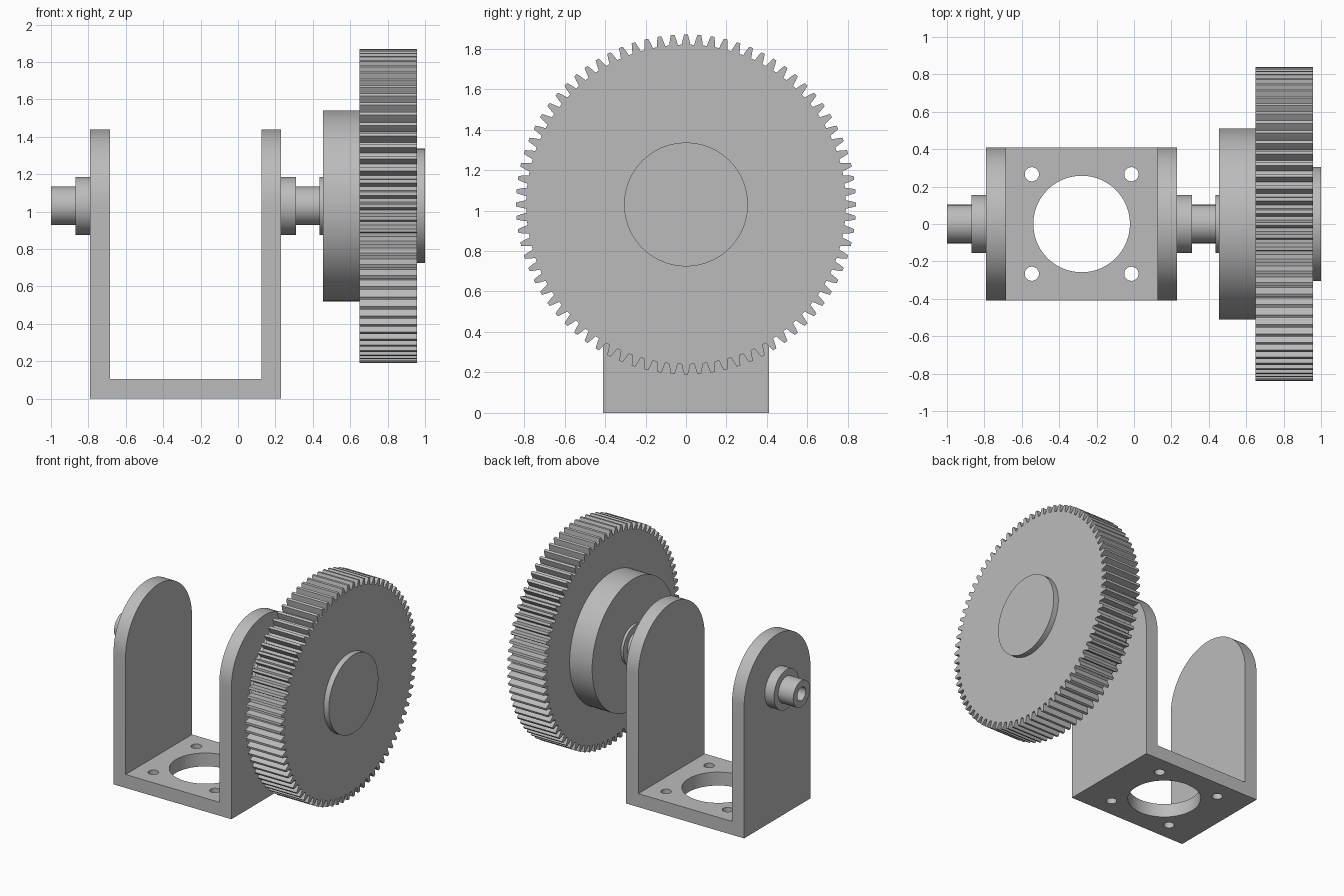
import bpy
from math import sin, cos, pi, radians
from mathutils import Matrix

if "Cube" in bpy.data.objects:
    bpy.data.objects.remove(bpy.data.objects["Cube"], do_unlink=True)

grey = bpy.data.materials.new("plain grey")
grey.use_nodes = True
grey.diffuse_color = (0.5, 0.5, 0.5, 1)
grey.node_tree.nodes["Principled BSDF"].inputs["Base Color"].default_value = (0.5, 0.5, 0.5, 1)

AXLE_Z = 1.03
# Local x, y, z of an upright profile become world y, z, x
UPRIGHT = Matrix(((0, 0, 1), (1, 0, 0), (0, 1, 0))).to_4x4()


def circle(r, cx=0.0, cy=0.0, n=96):
    return [(cx + r * cos(2 * pi * i / n), cy + r * sin(2 * pi * i / n)) for i in range(n)]


def extrude(name, outlines, start, end, upright=True):
    """Extrude a filled profile (later outlines are holes) between two positions."""
    curve = bpy.data.curves.new(name, "CURVE")
    curve.dimensions = "2D"
    curve.fill_mode = "BOTH"
    curve.extrude = (end - start) / 2
    for pts in outlines:
        spline = curve.splines.new("POLY")
        spline.points.add(len(pts) - 1)
        for point, (u, v) in zip(spline.points, pts):
            point.co = (u, v, 0, 1)
        spline.use_cyclic_u = True
    obj = bpy.data.objects.new(name, curve)
    bpy.context.collection.objects.link(obj)
    move = Matrix.Translation((0, 0, (start + end) / 2))
    obj.matrix_world = UPRIGHT @ move if upright else move
    bpy.ops.object.select_all(action="DESELECT")
    obj.select_set(True)
    bpy.context.view_layer.objects.active = obj
    bpy.ops.object.convert(target="MESH")
    obj = bpy.context.view_layer.objects.active
    obj.data.materials.clear()
    obj.data.materials.append(grey)
    bpy.ops.object.mode_set(mode="EDIT")
    bpy.ops.mesh.select_all(action="SELECT")
    bpy.ops.mesh.remove_doubles(threshold=0.0001)
    bpy.ops.mesh.normals_make_consistent(inside=False)
    bpy.ops.object.mode_set(mode="OBJECT")
    bpy.ops.object.shade_smooth_by_angle(angle=radians(20))
    return obj


def disc(name, r, start, end, bore=0):
    outlines = [circle(r, 0, AXLE_Z)]
    if bore:
        outlines.append(circle(bore, 0, AXLE_Z, 48))
    extrude(name, outlines, start, end)


# Bracket: base plate with side notches, a large opening and four bolt holes
LEFT, RIGHT, T, W, TAB = -0.79, 0.23, 0.105, 0.41, 0.2
MID = (LEFT + RIGHT) / 2
base = [(LEFT, -W), (RIGHT, -W), (RIGHT, -TAB), (RIGHT - T, -TAB), (RIGHT - T, TAB), (RIGHT, TAB),
        (RIGHT, W), (LEFT, W), (LEFT, TAB), (LEFT + T, TAB), (LEFT + T, -TAB), (LEFT, -TAB)]
bolts = [circle(0.038, MID + sx * 0.266, sy * 0.266, 32) for sx in (-1, 1) for sy in (-1, 1)]
extrude("base_plate", [base, circle(0.258, MID, 0)] + bolts, 0, T, upright=False)

# Round-topped side walls whose tabs fill the notches
arch = [(W * cos(pi * i / 48), AXLE_Z + W * sin(pi * i / 48)) for i in range(49)]
wall = [(-W, T), (-TAB, T), (-TAB, 0), (TAB, 0), (TAB, T), (W, T)] + arch
extrude("right_wall", [wall], LEFT, LEFT + T)
extrude("left_wall", [wall], RIGHT - T, RIGHT)

# Stub axle with a bored end, collars and gear shaft
disc("axle_end", 0.103, -1.0, -0.87, bore=0.052)
disc("right_collar", 0.155, -0.87, LEFT)
disc("left_collar", 0.155, RIGHT, 0.31)
disc("gear_shaft", 0.103, 0.31, 0.435)
disc("shaft_ring", 0.155, 0.435, 0.455)
disc("gear_hub", 0.51, 0.455, 0.65)

# Spur gear: each tooth is root, pitch and tip points on both flanks
TEETH = 80
flank = [(-0.34, 0.79), (-0.25, 0.815), (-0.14, 0.84), (0.14, 0.84), (0.25, 0.815), (0.34, 0.79)]
gear = []
for i in range(TEETH):
    for offset, r in flank:
        a = 2 * pi * (i + offset) / TEETH
        gear.append((r * cos(a), AXLE_Z + r * sin(a)))
extrude("gear", [gear], 0.65, 0.957)
disc("gear_boss", 0.306, 0.957, 1.0)
